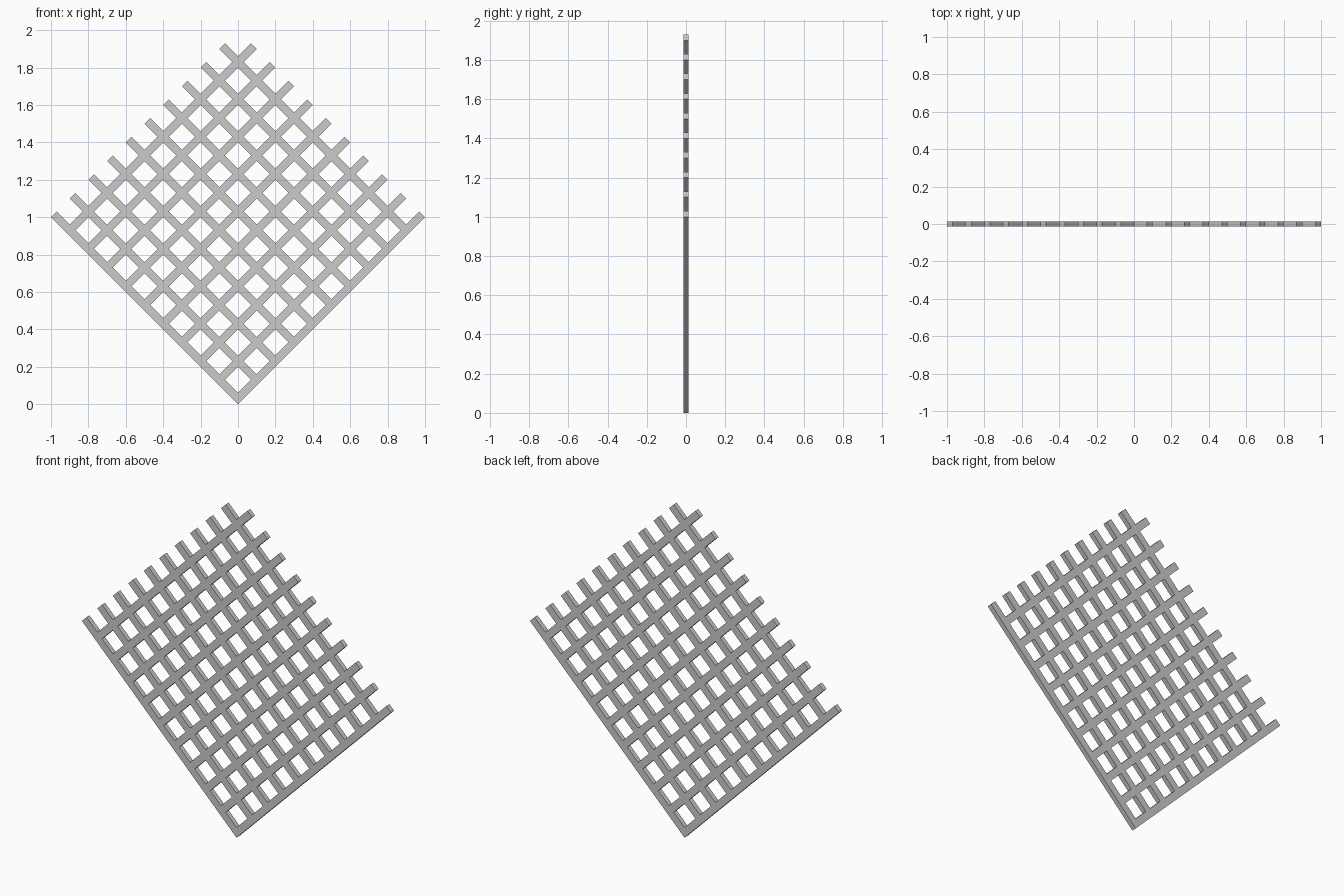
import bpy
import bmesh

if "Cube" in bpy.data.objects:
    bpy.data.objects.remove(bpy.data.objects["Cube"])

PITCH, BAR, COUNT, DEPTH = 0.2, 0.06, 10, 0.028

# Break points along each diagonal: bar, gap, bar, gap ... ending in open teeth
stops = []
for k in range(COUNT):
    stops += [k * PITCH, k * PITCH + BAR]
stops.append(COUNT * PITCH)
n = len(stops)

# Flat diagonal grid; p runs up-right, q runs up-left
bm = bmesh.new()
grid = [[bm.verts.new(((p - q) / 2, -DEPTH / 2, (p + q) / 2)) for q in stops] for p in stops]

# Keep only cells that belong to a bar, leaving square holes
for i in range(n - 1):
    for j in range(n - 1):
        if i % 2 == 0 or j % 2 == 0:
            bm.faces.new((grid[i][j], grid[i + 1][j], grid[i + 1][j + 1], grid[i][j + 1]))
bmesh.ops.delete(bm, geom=[v for v in bm.verts if not v.link_faces], context='VERTS')

# Thicken the lattice from front to back
result = bmesh.ops.extrude_face_region(bm, geom=bm.faces[:], use_keep_orig=True)
back = [g for g in result["geom"] if isinstance(g, bmesh.types.BMVert)]
bmesh.ops.translate(bm, vec=(0, DEPTH, 0), verts=back)
bmesh.ops.recalc_face_normals(bm, faces=bm.faces[:])

mesh = bpy.data.meshes.new("lattice_panel")
bm.to_mesh(mesh)
bm.free()
panel = bpy.data.objects.new("lattice_panel", mesh)
bpy.context.collection.objects.link(panel)
